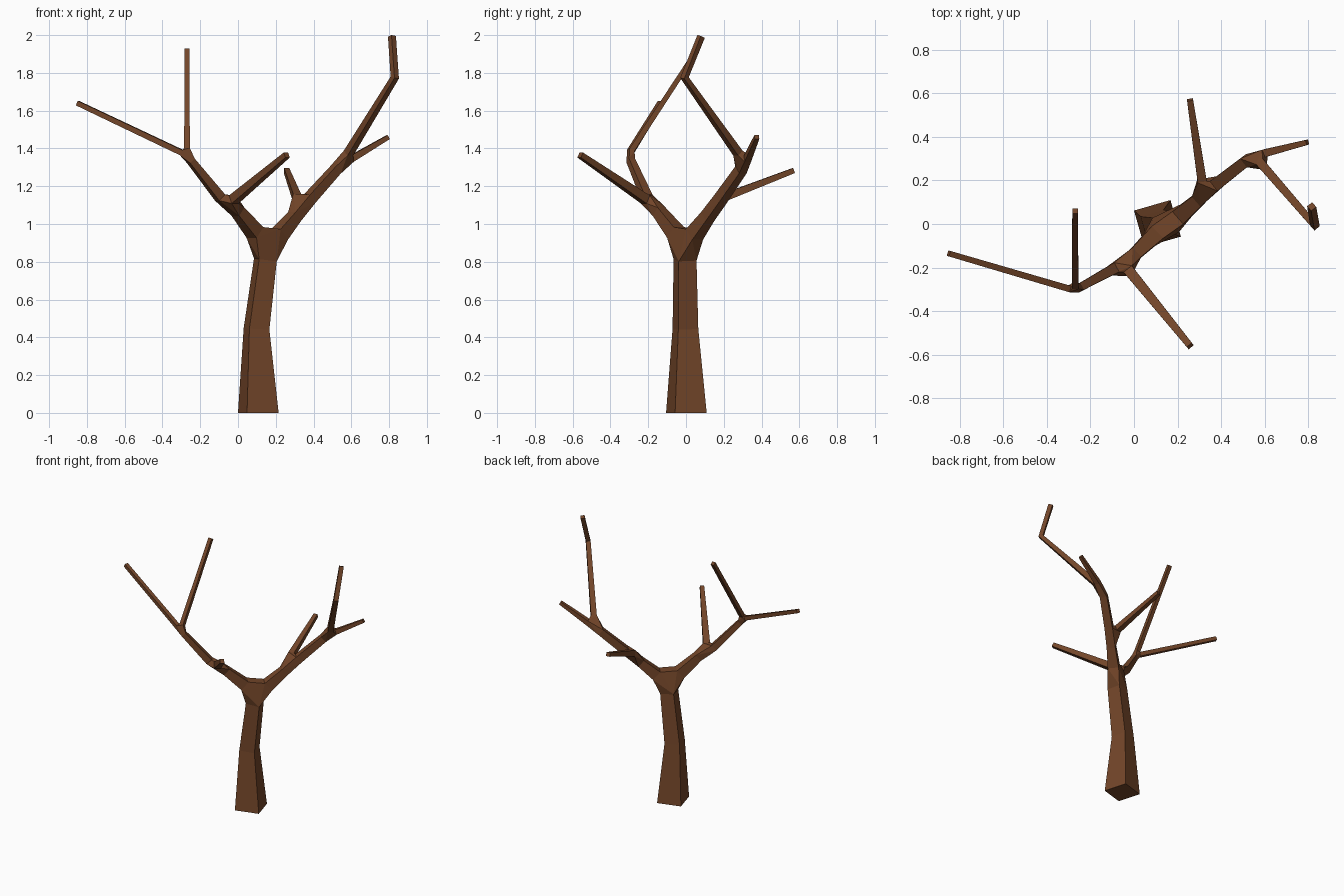
import bpy, bmesh, math
from mathutils import Vector

if "Cube" in bpy.data.objects:
    bpy.data.objects.remove(bpy.data.objects["Cube"])

bm = bmesh.new()
UP = Vector((0, 0, 1))


def limb(points, side=None, cap=True):
    """Square tapering tube through (x, y, z, half_width) points; returns first and last rings."""
    cos = [Vector(p[:3]) for p in points]
    if side is None:
        side = UP.cross(cos[1] - cos[0]).normalized()
    rings = []
    for i, (co, p) in enumerate(zip(cos, points)):
        d = Vector()
        if i > 0:
            d += (co - cos[i - 1]).normalized()
        if i < len(cos) - 1:
            d += (cos[i + 1] - co).normalized()
        d.normalize()
        s = (side - d * side.dot(d)).normalized()
        t = d.cross(s)
        rings.append([bm.verts.new(co + (s * a + t * b) * p[3])
                      for a, b in ((1, 1), (-1, 1), (-1, -1), (1, -1))])
    for r0, r1 in zip(rings, rings[1:]):
        for k in range(4):
            n = (k + 1) % 4
            bm.faces.new((r0[k], r0[n], r1[n], r1[k]))
    if cap:
        bm.faces.new(rings[-1])
    return rings[0], rings[-1]


def joint(*rings):
    """Wrap a hull around the open ends that meet at a fork."""
    verts = [v for r in rings for v in r]
    res = bmesh.ops.convex_hull(bm, input=verts, use_existing_faces=False)
    sets = [set(r) for r in rings]
    inner = [f for f in res["geom"] if isinstance(f, bmesh.types.BMFace)
             and f.is_valid and any(set(f.verts) <= s for s in sets)]
    bmesh.ops.delete(bm, geom=list(set(inner)), context='FACES_ONLY')


# trunk
a = math.radians(16)
trunk0, trunk1 = limb([(0.1075, 0.002, 0, 0.087), (0.098, -0.003, 0.445, 0.055),
                       (0.145, -0.005, 0.81, 0.049)],
                      Vector((math.cos(a), math.sin(a), 0)), cap=False)
for v in trunk0:
    v.co.z = 0
bm.faces.new(trunk0)

# right bough with its twigs
r0, r1 = limb([(0.22, 0.045, 0.945, 0.038), (0.30, 0.115, 1.04, 0.030)], cap=False)
r2, r3 = limb([(0.38, 0.185, 1.135, 0.028), (0.515, 0.29, 1.285, 0.025)], cap=False)
twig_a, _ = limb([(0.312, 0.2, 1.14, 0.021), (0.257, 0.57, 1.283, 0.014)])
twig_b, _ = limb([(0.60, 0.325, 1.345, 0.018), (0.795, 0.375, 1.46, 0.012)])
right_top, _ = limb([(0.585, 0.275, 1.375, 0.020), (0.83, -0.008, 1.775, 0.016),
                     (0.815, 0.08, 1.993, 0.015)])

# left bough with its twigs
l0, l1 = limb([(0.09, -0.055, 0.955, 0.038), (0.0, -0.142, 1.065, 0.029)], cap=False)
l2, l3 = limb([(-0.095, -0.207, 1.14, 0.024), (-0.25, -0.292, 1.335, 0.018)], cap=False)
twig_c, _ = limb([(-0.022, -0.215, 1.13, 0.024), (0.258, -0.56, 1.365, 0.015)])
twig_d, _ = limb([(-0.298, -0.297, 1.378, 0.015), (-0.85, -0.135, 1.64, 0.013)])
twig_e, _ = limb([(-0.27, -0.285, 1.395, 0.015), (-0.27, 0.06, 1.922, 0.013)])

# forks
joint(trunk1, r0, l0)
joint(r1, r2, twig_a)
joint(r3, twig_b, right_top)
joint(l1, l2, twig_c)
joint(l3, twig_d, twig_e)

bmesh.ops.recalc_face_normals(bm, faces=bm.faces[:])
mesh = bpy.data.meshes.new("bare_tree")
bm.to_mesh(mesh)
bm.free()
tree = bpy.data.objects.new("bare_tree", mesh)
bpy.context.collection.objects.link(tree)

# bark colour
bark = bpy.data.materials.new("bark")
bark.diffuse_color = (0.17, 0.06, 0.022, 1)
bark.use_nodes = True
bark.node_tree.nodes["Principled BSDF"].inputs["Base Color"].default_value = bark.diffuse_color
mesh.materials.append(bark)
